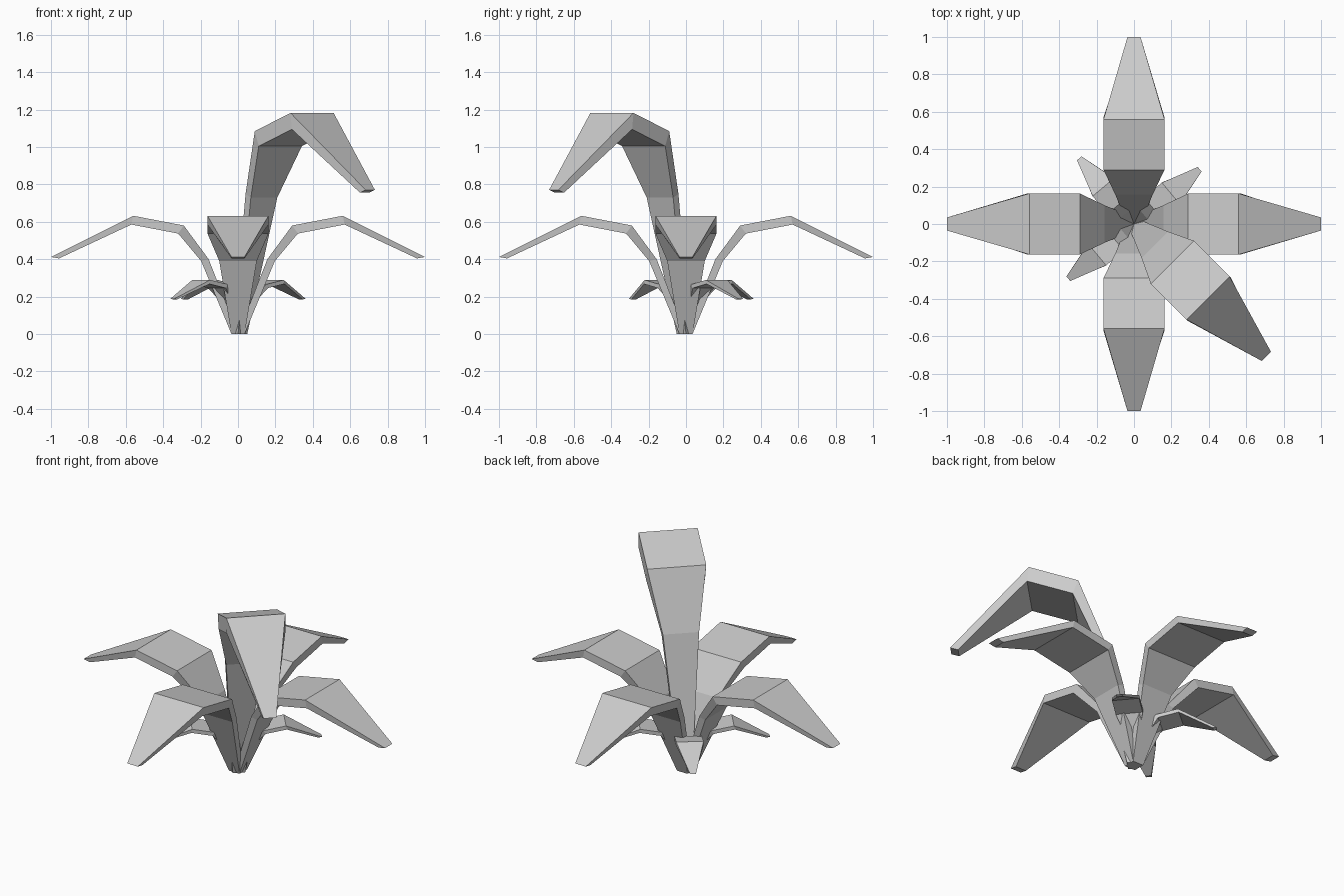
import bpy, bmesh, math

if "Cube" in bpy.data.objects:
    bpy.data.objects.remove(bpy.data.objects["Cube"])

# Leaf stations: inner (upper) r, z, outer (lower) r, z, half width
STATIONS = [
    (0.00, 0.00, 0.035, 0.00, 0.035),
    (0.157, 0.40, 0.197, 0.39, 0.10),
    (0.29, 0.58, 0.32, 0.537, 0.163),
    (0.56, 0.632, 0.57, 0.585, 0.163),
    (1.00, 0.412, 0.957, 0.404, 0.035),
]


def leaf(name, angle, radial=1.0, height=1.0):
    """Folded flat-faced leaf swept outward from the base."""
    bm = bmesh.new()
    rings = []
    for ri, zi, ro, zo, w in STATIONS:
        section = [(ri, -w, zi), (ri, w, zi), (ro, w, zo), (ro, -w, zo)]
        rings.append([bm.verts.new((x * radial, y * radial, z * height))
                      for x, y, z in section])
    for a, b in zip(rings, rings[1:]):
        for i in range(4):
            j = (i + 1) % 4
            bm.faces.new((a[i], a[j], b[j], b[i]))
    bm.faces.new(rings[0])
    bm.faces.new(rings[-1])
    bmesh.ops.recalc_face_normals(bm, faces=bm.faces)
    mesh = bpy.data.meshes.new(name)
    bm.to_mesh(mesh)
    bm.free()
    obj = bpy.data.objects.new(name, mesh)
    obj.rotation_euler.z = math.radians(angle)
    bpy.context.collection.objects.link(obj)


# Four medium leaves in a cross
for side, angle in (("right", 0), ("back", 90), ("left", 180), ("front", 270)):
    leaf(side + "_leaf", angle)

# One tall leaf on the front right diagonal
leaf("tall_leaf", -45, height=1.87)

# Three small leaves between the others
for i in range(3):
    leaf(f"small_leaf_{i + 1}", 39.8 + 90 * i, 0.457, 0.457)
